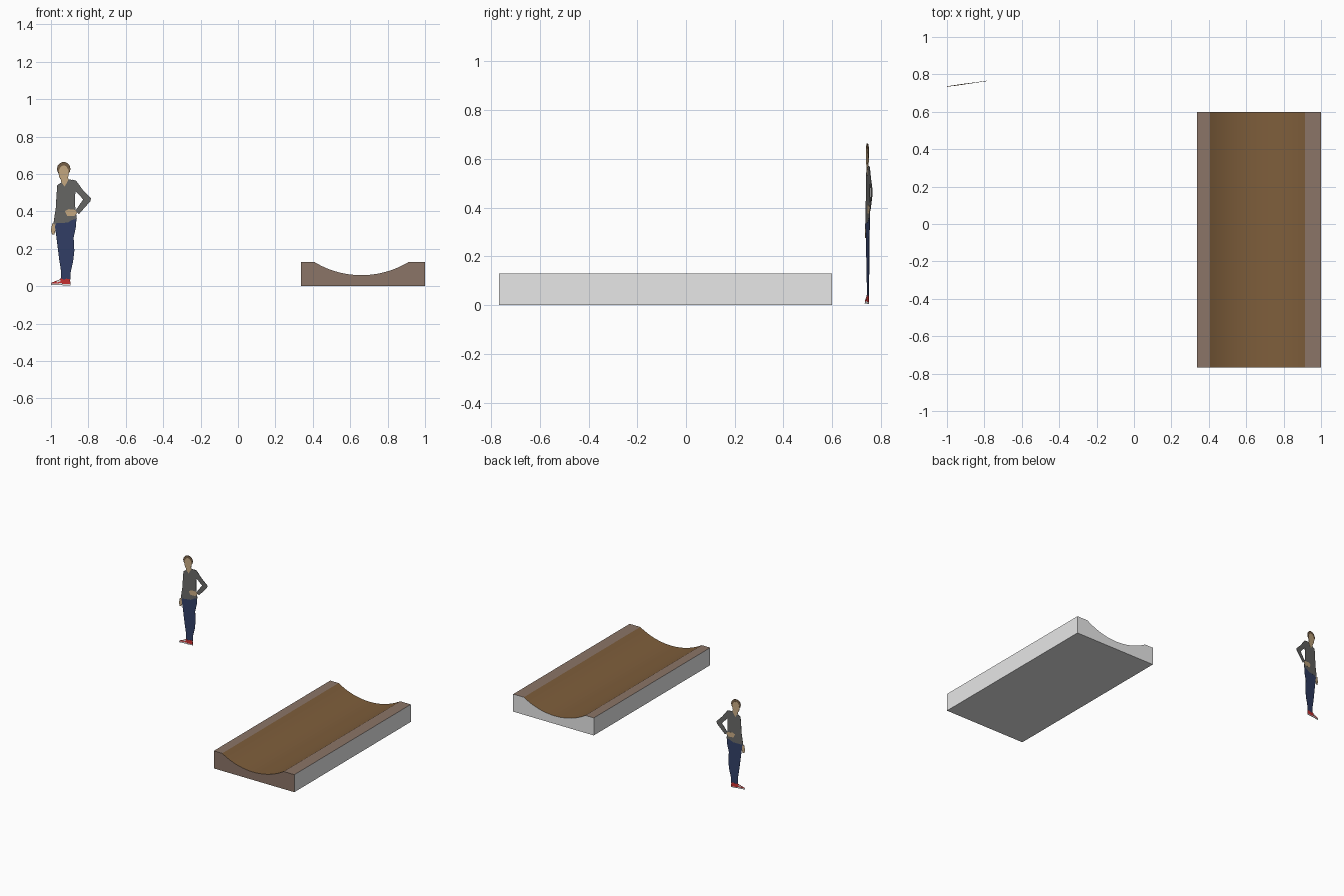
import bpy, bmesh, math
from mathutils import Vector

if "Cube" in bpy.data.objects:
    bpy.data.objects.remove(bpy.data.objects["Cube"])


def material(name, rgb):
    m = bpy.data.materials.new(name)
    m.diffuse_color = (*rgb, 1)
    m.use_nodes = True
    m.node_tree.nodes["Principled BSDF"].inputs["Base Color"].default_value = m.diffuse_color
    return m


LIGHT = material("light grey", (0.8, 0.8, 0.8))
STONE = material("grey brown", (0.26, 0.177, 0.136))
EARTH = material("earth brown", (0.21, 0.112, 0.044))
SHIRT = material("dark grey", (0.14, 0.14, 0.135))
NAVY = material("navy", (0.032, 0.051, 0.136))
SKIN = material("skin", (0.58, 0.41, 0.23))
HAIR = material("hair brown", (0.19, 0.12, 0.065))
RED = material("red", (0.6, 0.03, 0.03))


def prism(name, front, back, mats):
    """Solid between two matching outlines."""
    bm = bmesh.new()
    a = [bm.verts.new(p) for p in front]
    b = [bm.verts.new(p) for p in back]
    bm.faces.new(a)
    bm.faces.new(b[::-1])
    n = len(a)
    for i in range(n):
        j = (i + 1) % n
        bm.faces.new((a[i], b[i], b[j], a[j]))
    bmesh.ops.recalc_face_normals(bm, faces=bm.faces)
    me = bpy.data.meshes.new(name)
    bm.to_mesh(me)
    bm.free()
    for m in mats:
        me.materials.append(m)
    ob = bpy.data.objects.new(name, me)
    bpy.context.collection.objects.link(ob)
    return ob


# Channel block: rectangle with a circular trough cut along its top
X0, X1, Y0, Y1, TOP = 0.338, 1.0, -0.767, 0.6, 0.13
CX, HALF, DEPTH = 0.66, 0.253, 0.071
R = (HALF ** 2 + DEPTH ** 2) / (2 * DEPTH)
A = math.asin(HALF / R)
SEG = 24
arc = []
for i in range(SEG + 1):
    t = A - 2 * A * i / SEG
    arc.append((CX + R * math.sin(t), TOP - DEPTH + R - R * math.cos(t)))
outline = [(X0, 0), (X1, 0), (X1, TOP)] + arc + [(X0, TOP)]
block = prism("channel_block",
              [(x, Y0, z) for x, z in outline],
              [(x, Y1, z) for x, z in outline], [LIGHT, STONE, EARTH])

# Front end and rims grey brown, trough earth brown, other sides light grey
for f in block.data.polygons:
    n, c = f.normal, f.center
    if n.y < -0.9:
        f.material_index = 1
    elif n.z > 0.5:
        f.material_index = 2 if abs(c.x - CX) < HALF else 1
bpy.context.view_layer.objects.active = block
block.select_set(True)
bpy.ops.object.shade_smooth_by_angle(angle=math.radians(12))

# Scale figure: flat cut-out, turned slightly, made of thin layered plates
SLOPE = 0.14
NORMAL = Vector((SLOPE, -1, 0)).normalized()


def plate(name, mat, layer, pts):
    """Points are hundredths of a unit: x from the left edge, z from the floor."""
    h = NORMAL * (0.0006 + 0.0005 * layer)
    mid = [Vector((-1 + x / 100, 0.735 + SLOPE * x / 100, z / 100)) for x, z in pts]
    prism(name, [p + h for p in mid], [p - h for p in mid], [mat])


def oval(cx, cz, rx, rz, n=14):
    return [(cx + rx * math.cos(2 * math.pi * i / n),
             cz + rz * math.sin(2 * math.pi * i / n)) for i in range(n)]


# Trousers
plate("trousers", NAVY, 0, [(1.9, 33.8), (13.6, 36.5), (13.4, 32), (12.1, 26), (12.5, 19),
                            (11.8, 13), (10.6, 8), (10.3, 3.4), (5.2, 3.6), (5.4, 8),
                            (4.3, 15), (3.2, 24)])
# Jumper with hanging sleeve
plate("jumper", SHIRT, 1, [(3.4, 54), (5.6, 55.5), (9.4, 57), (12, 56.8), (14, 54.5),
                           (12.9, 49), (12.9, 43), (13.8, 36), (11, 35.3), (9, 34),
                           (2.2, 33.6), (1.3, 33.2), (2.6, 42), (3, 49)])
# Bent arm
plate("bent_sleeve", SHIRT, 1, [(11.6, 57), (13.4, 56.4), (17, 51.5), (21.4, 47),
                                (21, 45.4), (15, 38.6), (13, 40.3), (17.3, 46.4),
                                (13, 51)])
# Hands
plate("hip_hand", SKIN, 2, [(7.4, 40.2), (9.4, 41.2), (13, 40.8), (14, 39.2),
                            (12.4, 37.6), (8.6, 37.6)])
plate("hanging_hand", SKIN, 0, [(0.7, 33.5), (2.3, 33.6), (2.4, 30), (1.8, 27.6),
                                (0.6, 27.6), (0, 30)])
# Neck, hair and face
plate("neck", SKIN, 2, [(5.1, 59), (8.8, 59), (9.4, 57), (7.3, 53.2), (5.4, 55.8)])
plate("hair", HAIR, 2, oval(6.8, 62.7, 3.6, 3.7))
plate("face", SKIN, 3, oval(6.8, 60.4, 2.7, 4.2))
# Shoes with light soles
plate("left_shoe", RED, 1, [(0.3, 1.9), (3.5, 3.1), (5.6, 4.1), (7, 3.4), (7, 1.2), (0.3, 1.2)])
plate("right_shoe", RED, 1, [(6.2, 1.2), (6.6, 3.2), (8, 4), (10.2, 3.9), (10.4, 1.2)])
plate("left_sole", LIGHT, 2, [(0, 0.7), (0.2, 1.5), (6, 1.6), (6, 0.7)])
plate("right_sole", LIGHT, 2, [(6.2, 0.5), (6.2, 1.2), (10.4, 1.2), (10.4, 0.5)])
plate("shoe_lace", LIGHT, 2, [(2.6, 2.2), (4.6, 3.4), (5.4, 2.8), (3.6, 2)])
